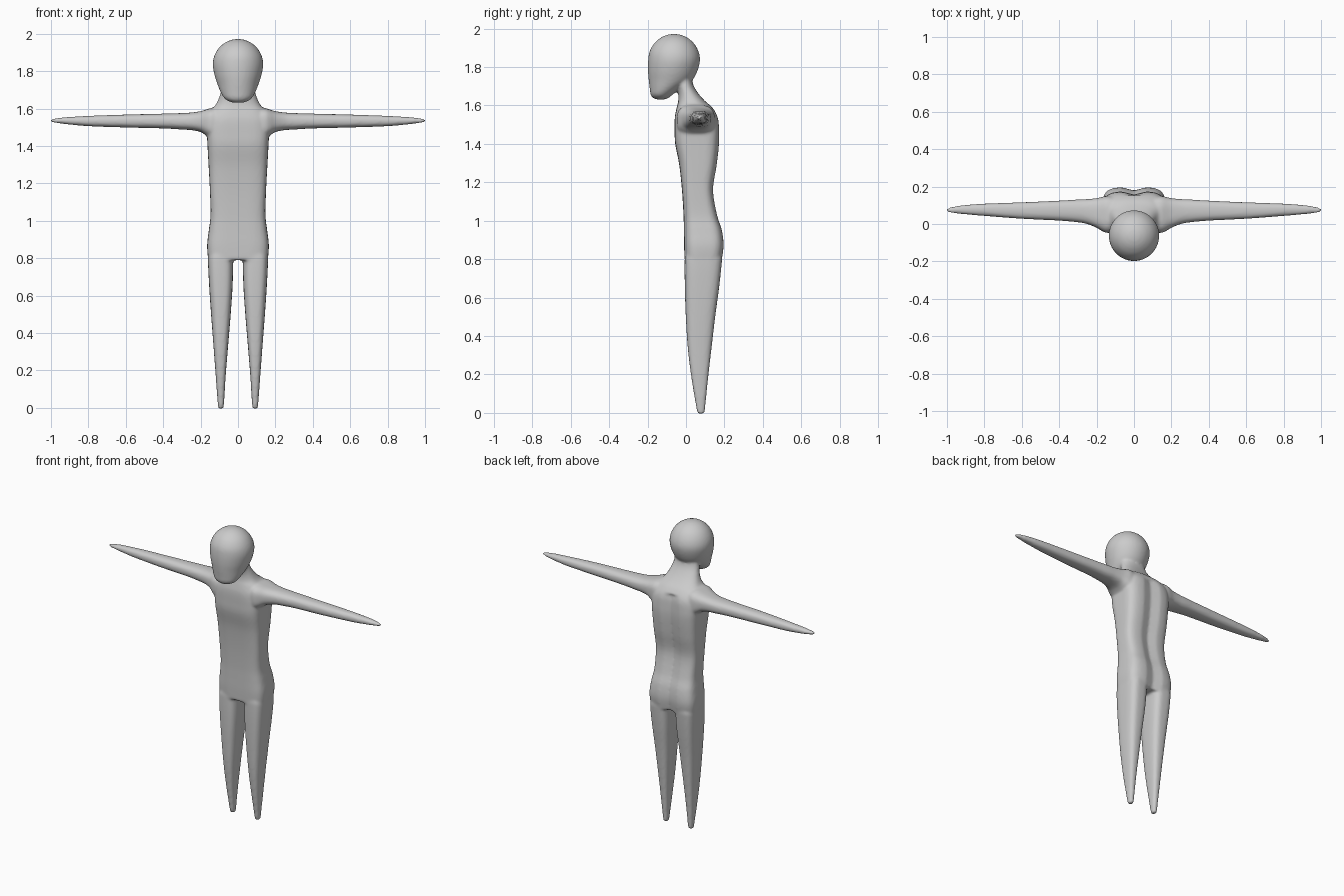
import bpy, bmesh, math
from mathutils import Vector

SIDES, STEPS = 40, 5


def smooth_rows(rows):
    """Catmull-Rom interpolation between section rows."""
    out = []
    for i in range(len(rows) - 1):
        p0, p1 = rows[max(i - 1, 0)], rows[i]
        p2, p3 = rows[i + 1], rows[min(i + 2, len(rows) - 1)]
        for s in range(STEPS):
            t = s / STEPS
            out.append([0.5 * (2 * b + (c - a) * t + (2 * a - 5 * b + 4 * c - d) * t * t
                               + (3 * b - a - 3 * c + d) * t ** 3)
                        for a, b, c, d in zip(p0, p1, p2, p3)])
    return out + [list(rows[-1])]


def loft(bm, rows, place):
    """Skin rows of (t, u0, u1, v0, v1, squareness); place maps (t, u, v) to a point."""
    rings = []
    for t, u0, u1, v0, v1, n in smooth_rows(rows):
        ring = []
        for k in range(SIDES):
            a = 2 * math.pi * k / SIDES
            c, s = math.cos(a), math.sin(a)
            u = (u0 + u1) / 2 + (u1 - u0) / 2 * math.copysign(abs(c) ** (2 / n), c)
            v = (v0 + v1) / 2 + (v1 - v0) / 2 * math.copysign(abs(s) ** (2 / n), s)
            ring.append(bm.verts.new(place(t, u, v)))
        rings.append(ring)
    for r, q in zip(rings, rings[1:]):
        for k in range(SIDES):
            j = (k + 1) % SIDES
            bm.faces.new((r[k], r[j], q[j], q[k]))
    bm.faces.new(rings[0][::-1])
    bm.faces.new(rings[-1])


def upright(t, u, v):
    return Vector((u, v, t))


def with_spine(t, u, v):
    # shallow groove down the middle of the back
    if v > 0.08 and t < 1.56:
        v -= 0.018 * math.exp(-(u / 0.03) ** 2)
    return Vector((u, v, t))


bm = bmesh.new()

# torso and neck: z, half width, front y, back y, squareness
torso = [
    (0.79, 0.160, -0.007, 0.186, 4), (0.87, 0.165, -0.010, 0.197, 4),
    (0.95, 0.156, -0.011, 0.188, 4), (1.03, 0.147, -0.013, 0.163, 4),
    (1.16, 0.150, -0.021, 0.142, 4), (1.29, 0.157, -0.035, 0.161, 4),
    (1.40, 0.163, -0.056, 0.173, 4), (1.47, 0.166, -0.059, 0.174, 4),
    (1.54, 0.164, -0.058, 0.166, 3.6), (1.59, 0.146, -0.048, 0.136, 3),
    (1.62, 0.120, -0.041, 0.102, 2.6), (1.66, 0.101, -0.040, 0.066, 2.4),
    (1.71, 0.088, -0.050, 0.037, 2.2), (1.78, 0.080, -0.060, 0.025, 2),
]
loft(bm, [(z, -w, w, f, b, n) for z, w, f, b, n in torso], with_spine)

# head: narrow jaw below, round skull above
jaw = [
    (1.632, 0.030, -0.158, -0.105), (1.643, 0.057, -0.176, -0.085),
    (1.660, 0.077, -0.185, -0.065), (1.690, 0.094, -0.189, -0.020),
    (1.730, 0.110, -0.194, 0.032), (1.780, 0.126, -0.198, 0.060),
]
head = [(z, -w, w, f, b, 2) for z, w, f, b in jaw]
for deg in (0, 20, 40, 58, 72, 82, 88):
    a = math.radians(deg)
    r = 0.135 * math.cos(a)
    head.append((1.836 + 0.136 * math.sin(a), -r, r, -0.062 - r, -0.062 + r, 2))
loft(bm, head, upright)

# legs: z, inner x, outer x, front y, back y, squareness
leg = [
    (-0.004, 0.080, 0.104, 0.062, 0.093, 2.5), (0.02, 0.075, 0.108, 0.055, 0.099, 2.6),
    (0.17, 0.066, 0.119, 0.030, 0.114, 3), (0.33, 0.053, 0.131, 0.010, 0.132, 3),
    (0.50, 0.039, 0.144, -0.001, 0.152, 3), (0.65, 0.029, 0.154, -0.006, 0.172, 3.2),
    (0.77, 0.026, 0.160, -0.007, 0.185, 3.2), (0.82, 0.025, 0.158, -0.004, 0.186, 3),
    (0.90, 0.040, 0.135, 0.020, 0.160, 3),
]
# arms: x, front y, back y, bottom z, top z, squareness
arm = [
    (0.08, -0.035, 0.140, 1.455, 1.600, 3), (0.14, -0.048, 0.150, 1.443, 1.603, 3),
    (0.17, -0.038, 0.145, 1.456, 1.595, 3), (0.20, -0.020, 0.138, 1.475, 1.586, 2.8),
    (0.25, 0.000, 0.133, 1.485, 1.579, 2.6), (0.30, 0.009, 0.131, 1.488, 1.576, 2.5),
    (0.40, 0.018, 0.125, 1.494, 1.573, 2.5), (0.60, 0.028, 0.116, 1.499, 1.568, 2.5),
    (0.80, 0.043, 0.109, 1.506, 1.561, 2.4), (0.93, 0.054, 0.099, 1.518, 1.553, 2.3),
    (0.985, 0.061, 0.088, 1.526, 1.546, 2.2), (1.004, 0.067, 0.081, 1.531, 1.541, 2),
]
for side in (-1, 1):
    loft(bm, leg, lambda t, u, v: Vector((side * u, v, t)))
    loft(bm, arm, lambda t, u, v: Vector((side * t, u, v)))

bmesh.ops.recalc_face_normals(bm, faces=bm.faces[:])
mesh = bpy.data.meshes.new("body")
bm.to_mesh(mesh)
bm.free()
body = bpy.data.objects.new("body", mesh)
bpy.context.collection.objects.link(body)

# plain grey clay
grey = bpy.data.materials.new("grey clay")
grey.diffuse_color = (0.6, 0.6, 0.6, 1)
mesh.materials.append(grey)
mesh.polygons.foreach_set("use_smooth", [True] * len(mesh.polygons))

# fuse the parts into one skin and soften the joints
fuse = body.modifiers.new("fuse", 'REMESH')
fuse.mode = 'VOXEL'
fuse.voxel_size = 0.008
fuse.use_smooth_shade = True
soften = body.modifiers.new("soften", 'SMOOTH')
soften.factor = 0.5
soften.iterations = 6
